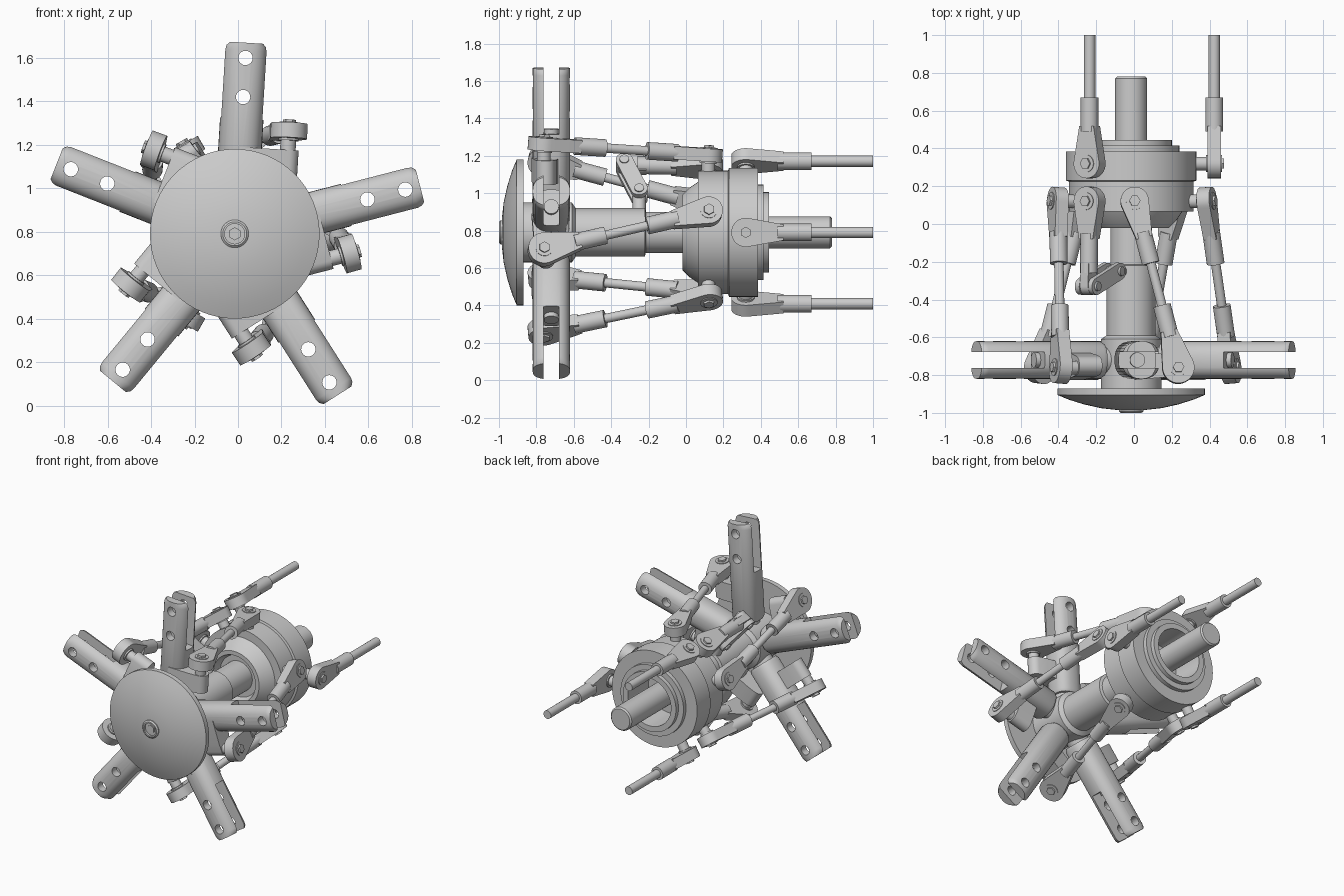
import bpy, bmesh
from math import cos, sin, pi, radians
from mathutils import Vector, Matrix

if "Cube" in bpy.data.objects:
    bpy.data.objects.remove(bpy.data.objects["Cube"])

CX, CZ, HUB_Y = -0.015, 0.79, -0.72


def finish(name, bm, angle=35):
    bmesh.ops.recalc_face_normals(bm, faces=bm.faces)
    me = bpy.data.meshes.new(name)
    bm.to_mesh(me)
    bm.free()
    ob = bpy.data.objects.new(name, me)
    bpy.context.collection.objects.link(ob)
    bpy.ops.object.select_all(action='DESELECT')
    ob.select_set(True)
    bpy.context.view_layer.objects.active = ob
    bpy.ops.object.shade_smooth_by_angle(angle=radians(angle))
    return ob


def loft(name, rings, closed=False, angle=35):
    """Skin a list of equal-length point rings."""
    bm = bmesh.new()
    vs = [[bm.verts.new(p) for p in r] for r in rings]
    n = len(vs[0])
    for k in range(len(vs) if closed else len(vs) - 1):
        a, b = vs[k], vs[(k + 1) % len(vs)]
        for i in range(n):
            j = (i + 1) % n
            bm.faces.new((a[i], a[j], b[j], b[i]))
    if not closed:
        bm.faces.new(vs[0])
        bm.faces.new(vs[-1])
    return finish(name, bm, angle)


def lathe(name, profile, closed=False, n=64):
    """Turn (radius, y) points around the main shaft axis."""
    return loft(name, [[(CX + r * cos(2 * pi * i / n), y, CZ + r * sin(2 * pi * i / n))
                        for i in range(n)] for r, y in profile], closed)


def frame(d, n):
    d = d.normalized()
    n = (n - d * n.dot(d)).normalized()
    return d, n.cross(d), n


def rod(name, p, q, r, n=24):
    d = (q - p).normalized()
    h = Vector((0, 1, 0)) if abs(d.y) < 0.8 else Vector((1, 0, 0))
    d, s, t = frame(d, h)
    return loft(name, [[c + (s * cos(2 * pi * i / n) + t * sin(2 * pi * i / n)) * r
                        for i in range(n)] for c in (p, q)])


def prism(name, o, d, n, outline, thick):
    """Extrude a 2D outline (along d, across) by thick along n."""
    d, s, n = frame(d, n)
    return loft(name, [[o + d * a + s * b + n * k for a, b in outline]
                       for k in (-thick / 2, thick / 2)])


def arc(r, a0, a1, cx=0, n=18):
    return [(cx + r * cos(radians(a0 + (a1 - a0) * i / n)),
             r * sin(radians(a0 + (a1 - a0) * i / n))) for i in range(n + 1)]


def rod_end(name, o, d, n, r=0.075, sleeve=0.34):
    """Eye with tapered neck, sleeve and socket bolt; n is the bolt axis."""
    d, s, n = frame(d, n)
    prism(name + "_eye", o, d, n, arc(r, 75, 285) + [(0.2, -0.043), (0.2, 0.043)], 0.07)
    rod(name + "_sleeve", o + d * 0.17, o + d * sleeve, 0.047)
    rod(name + "_washer", o - n * 0.045, o + n * 0.04, 0.046)
    rod(name + "_bolt", o, o + n * 0.052, 0.03, 6)


def polar(a, r, y):
    return Vector((CX + r * cos(radians(a)), y, CZ + r * sin(radians(a))))


def radial(a):
    return Vector((cos(radians(a)), 0, sin(radians(a))))


# Domed cap with centre bolt
lathe("dome_cap", [(0.15, -0.87), (0.39, -0.87), (0.39, -0.905), (0.33, -0.93),
                   (0.25, -0.955), (0.16, -0.975), (0.07, -0.985)])
lathe("cap_bolt", [(0.064, -0.97), (0.064, -0.992), (0.055, -1.0), (0.046, -1.0), (0.046, -0.984)])
rod("cap_bolt_socket", polar(0, 0, -0.98), polar(0, 0, -0.992), 0.03, 6)

# Hub, mast and rear shaft
lathe("mast", [(0.16, -0.88), (0.16, -0.61), (0.13, -0.59), (0.13, -0.22), (0.11, -0.215),
               (0.11, 0.1), (0.085, 0.12), (0.085, 0.77), (0.075, 0.78)])

# Swashplate with open rear recess
lathe("swashplate", [(0.10, 0.03), (0.15, 0.03), (0.17, -0.02), (0.2, -0.02), (0.24, 0.02),
                     (0.27, 0.065), (0.33, 0.065), (0.33, 0.225), (0.345, 0.23),
                     (0.345, 0.385), (0.255, 0.385), (0.255, 0.415), (0.215, 0.415),
                     (0.215, 0.445), (0.175, 0.445), (0.165, 0.22), (0.08, 0.22)], True)


# Blade grip: rounded section, slotted fork and two bolt holes
def section(u, k, kv, n=32):
    pts = []
    for i in range(n):
        c, s = cos(2 * pi * i / n), sin(2 * pi * i / n)
        f = lambda t: (1 if t > 0 else -1) * abs(t) ** 0.8 * 0.1 * k
        pts.append((u, f(c) * kv, f(s)))
    return pts


def cut(ob, cutter):
    m = ob.modifiers.new("cut", 'BOOLEAN')
    m.operation, m.object, m.solver = 'DIFFERENCE', cutter, 'EXACT'
    bpy.ops.object.select_all(action='DESELECT')
    ob.select_set(True)
    bpy.context.view_layer.objects.active = ob
    bpy.ops.object.modifier_apply(modifier=m.name)
    bpy.data.objects.remove(cutter)


grip = loft("blade_grip", [section(0.17, 0.9, 1), section(0.19, 1, 1), section(0.845, 1, 1),
                           section(0.865, 1, 0.95), section(0.88, 1, 0.8)])
V = Vector
cut(grip, prism("slot_cutter", V((0.53, 0, 0)), V((1, 0, 0)), V((0, 1, 0)),
                [(0, -0.042), (0.5, -0.042), (0.5, 0.042), (0, 0.042)], 0.4))
for u in (0.63, 0.81):
    cut(grip, rod("hole_cutter", V((u, 0, -0.2)), V((u, 0, 0.2)), 0.033))
bpy.ops.object.shade_smooth_by_angle(angle=radians(35))

for k in range(5):
    a = 14.5 + 72 * k
    u, w = radial(a), V((0, 1, 0))
    v = w.cross(u)
    c = V((CX, HUB_Y, CZ))
    g = grip if k == 0 else grip.copy()
    if k:
        bpy.context.collection.objects.link(g)
    g.matrix_world = Matrix.Translation(c) @ Matrix((u, v, w)).transposed().to_4x4()
    rod("grip_spindle", c, c + u * 0.25, 0.075)
    rod("spindle_bolt", c + u * 0.5, c + u * 0.555, 0.04)
    # Pitch horn beside the grip
    h = c + u * 0.335 - w * 0.03
    prism("pitch_horn", h, v, u, [(0, -0.075), (0.17, -0.06)] + arc(0.05, -80, 80, 0.22)
          + [(0.17, 0.06), (0, 0.075)], 0.13)
    head = c + u * 0.487 + v * 0.22 - w * 0.04
    rod("horn_stud", head - u * 0.12, head, 0.036)
    # Pitch link from horn to swashplate
    s = polar(a + 1, 0.415, 0.12)
    d = (s - head).normalized()
    rod("pitch_link_rod", head + d * 0.3, s - d * 0.3, 0.025)
    rod_end("horn_rod_end", head, d, u, 0.085)
    rod_end("swash_rod_end", s, -d, radial(a + 1), 0.075)
    rod("swash_stud", polar(a + 1, 0.3, 0.12), s, 0.036)

# Three control rods running to the rear
for a in (0, 120, 240):
    p = polar(a, 0.44, 0.32)
    rod_end("control_rod_end", p, V((0, 1, 0)), radial(a), 0.078, 0.35)
    rod("control_rod", p + V((0, 0.3, 0)), V((p.x, 1.0, p.z)), 0.03)
    rod("control_stud", polar(a, 0.32, 0.32), p, 0.036)

# Scissor arm from swashplate to mast
SA = 122
p, e = polar(SA, 0.415, 0.12), polar(SA, 0.425, -0.33)
rod_end("scissor_arm", p, e - p, radial(SA), 0.078, 0.38)
rod("scissor_stud", polar(SA, 0.3, 0.12), p, 0.036)
t = V((0, 1, 0)).cross(radial(SA))
prism("scissor_arm_tip", e, p - e, t, arc(0.045, 90, 270) + [(0.12, -0.045), (0.12, 0.045)], 0.05)
q = polar(SA - 6, 0.23, -0.25)
L = (q - e).length
for side in (-1, 1):
    prism("scissor_link", e + t * 0.04 * side, q - e, t,
          arc(0.045, 90, 270) + arc(0.045, -90, 90, L), 0.03)
for c in (e, q):
    rod("scissor_pin", c - t * 0.065, c + t * 0.065, 0.025)
rod("mast_lug", polar(SA - 6, 0.1, -0.25), q, 0.035)
